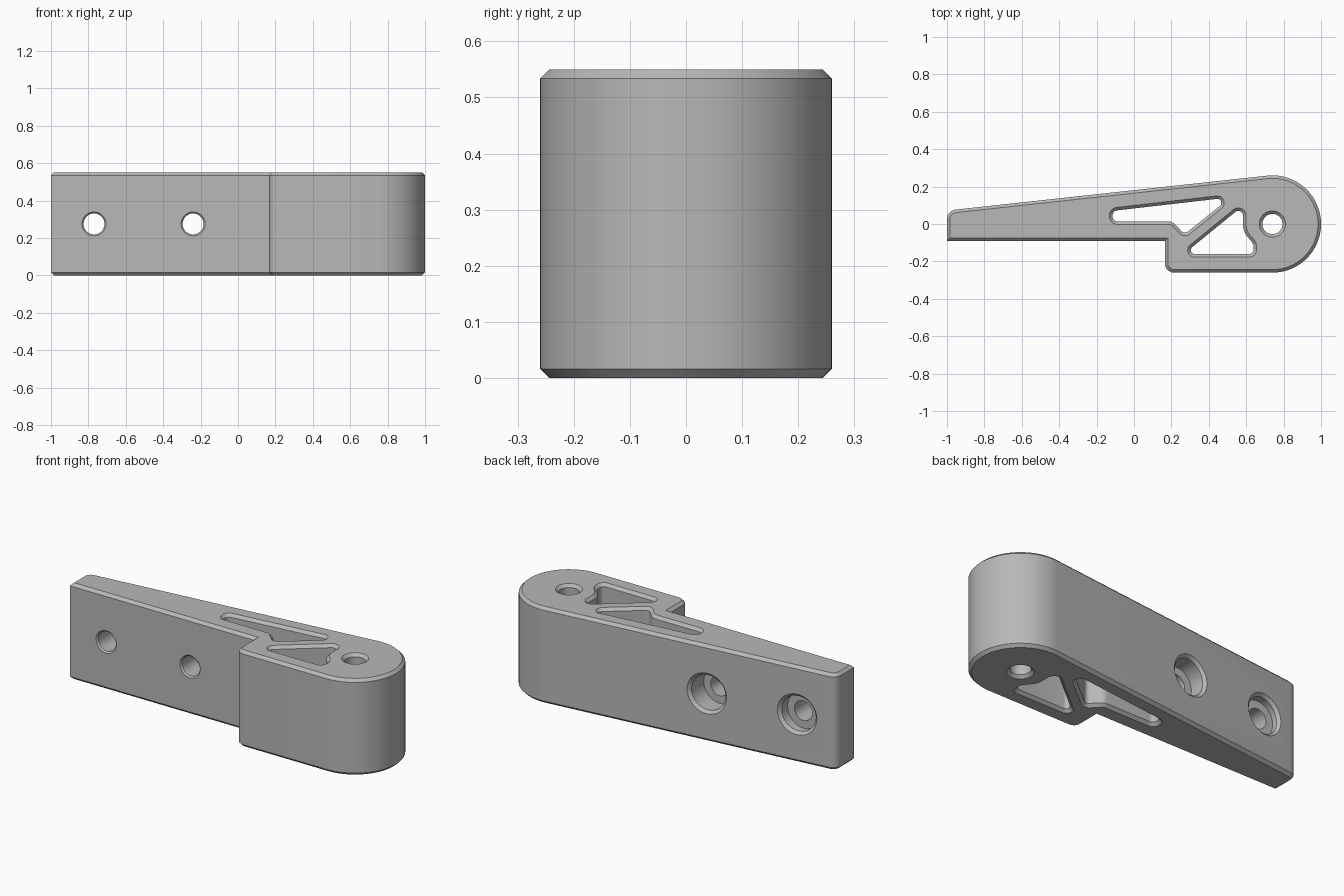
import bpy, bmesh, math
from mathutils import Vector

cube = bpy.data.objects.get("Cube")
if cube:
    bpy.data.objects.remove(cube, do_unlink=True)

H, C = 0.55, 0.016           # height and edge chamfer
PIVOT, R = Vector((0.74, 0)), 0.26
SLOPE = 0.109                # lean of the back face


def circle(center, r, start=0, end=360, n=48):
    full = end - start == 360
    pts = []
    for i in range(n if full else n + 1):
        a = math.radians(start + (end - start) * i / n)
        pts.append(Vector((center[0] + r * math.cos(a), center[1] + r * math.sin(a))))
    return pts


def rounded(corners, steps=8):
    """Counter-clockwise (x, y, radius) corners to a filleted loop."""
    pts = [Vector(c[:2]) for c in corners]
    out = []
    for i, p in enumerate(pts):
        r = corners[i][2]
        if r == 0:
            out.append(p)
            continue
        a, b = pts[i - 1] - p, pts[(i + 1) % len(pts)] - p
        half = a.angle(b) / 2
        reach = min(r / math.tan(half), 0.48 * a.length, 0.48 * b.length)
        r = reach * math.tan(half)
        a.normalize()
        b.normalize()
        mid = p + (a + b).normalized() * (r / math.sin(half))
        u, v = p + a * reach - mid, p + b * reach - mid
        sweep = u.angle_signed(v)
        for k in range(steps + 1):
            t = -sweep * k / steps
            out.append(mid + Vector((u.x * math.cos(t) - u.y * math.sin(t),
                                     u.x * math.sin(t) + u.y * math.cos(t))))
    return out


def offset(loop, d):
    """Move a counter-clockwise loop outward by d with mitred corners."""
    out = []
    for i, p in enumerate(loop):
        e1 = (p - loop[i - 1]).normalized()
        e2 = (loop[(i + 1) % len(loop)] - p).normalized()
        n1, n2 = Vector((e1.y, -e1.x)), Vector((e2.y, -e2.x))
        out.append(p + (n1 + n2) * (d / (1 + n1.dot(n2))))
    return out


def loft(name, rings):
    """Closed solid through matching rings of 3D points."""
    bm = bmesh.new()
    rows = [[bm.verts.new(p) for p in ring] for ring in rings]
    n = len(rows[0])
    for lo, hi in zip(rows, rows[1:]):
        for i in range(n):
            j = (i + 1) % n
            bm.faces.new((lo[i], lo[j], hi[j], hi[i]))
    bm.faces.new(rows[0][::-1])
    bm.faces.new(rows[-1])
    bmesh.ops.recalc_face_normals(bm, faces=bm.faces)
    mesh = bpy.data.meshes.new(name)
    bm.to_mesh(mesh)
    bm.free()
    obj = bpy.data.objects.new(name, mesh)
    bpy.context.collection.objects.link(obj)
    return obj


def upright(name, loop, levels):
    """Vertical solid from (z, outward offset) levels."""
    return loft(name, [[(p.x, p.y, z) for p in offset(loop, d)] for z, d in levels])


# Lever body: straight grip, stepped block and round pivot end
arc = circle(PIVOT, R, -90, 96.2, 40)
outline = rounded([(-1, -0.09, 0), (0.165, -0.09, 0), (0.165, -0.26, 0.05)]
                  + [(p.x, p.y, 0) for p in arc] + [(-1, 0.072, 0.05)])
body = upright("lever_body", outline, [(0, -C), (C, 0), (H - C, 0), (H, -C)])

# Vertical openings with flared rims
E = 0.01
flare = [(-E, C + E), (C, 0), (H - C, 0), (H + E, C + E)]
long_pocket = rounded([(-0.115, 0.014, 0.027), (0.205, 0.014, 0.05),
                       (0.27, -0.055, 0.025), (0.47, 0.105, 0.025),
                       (0.46, 0.136, 0.02), (-0.115, 0.07, 0.027)])
web_pocket = rounded([(0.267, -0.16, 0.02), (0.642, -0.16, 0.025),
                      (0.638, -0.105, 0.04), (0.583, -0.04, 0.1),
                      (0.583, 0.098, 0.025)])
cutters = [upright("long_pocket_cutter", long_pocket, flare),
           upright("web_pocket_cutter", web_pocket, flare),
           upright("pivot_hole_cutter", circle(PIVOT, 0.054), flare)]


# Counterbored screw holes through the grip
def across(x, r, y, lean=0):
    return [(p.x, y + lean * (p.x - x), p.y) for p in circle((x, H / 2), r)]


for x in (-0.77, -0.24):
    back = 0.072 + SLOPE * (x + 1)
    cutters.append(loft("screw_hole_cutter", [
        across(x, 0.074, -0.1), across(x, 0.056, -0.082),
        across(x, 0.056, 0.04), across(x, 0.1, 0.04),
        across(x, 0.1, back - C, SLOPE), across(x, 0.1 + C + E, back + E, SLOPE)]))

for cutter in cutters:
    cutter.hide_render = True
    mod = body.modifiers.new(cutter.name, 'BOOLEAN')
    mod.operation, mod.solver, mod.object = 'DIFFERENCE', 'EXACT', cutter

# Bake the cuts, then drop the cutters
graph = bpy.context.evaluated_depsgraph_get()
mesh = bpy.data.meshes.new_from_object(body.evaluated_get(graph))
body.modifiers.clear()
body.data = mesh
for cutter in cutters:
    bpy.data.objects.remove(cutter, do_unlink=True)

# Plain grey material
grey = bpy.data.materials.new("plain_grey")
grey.use_nodes = True
color = (0.48, 0.48, 0.48, 1)
grey.diffuse_color = color
grey.node_tree.nodes["Principled BSDF"].inputs["Base Color"].default_value = color
mesh.materials.clear()
mesh.materials.append(grey)

bpy.ops.object.select_all(action='DESELECT')
body.select_set(True)
bpy.context.view_layer.objects.active = body
bpy.ops.object.shade_smooth_by_angle(angle=math.radians(30))
